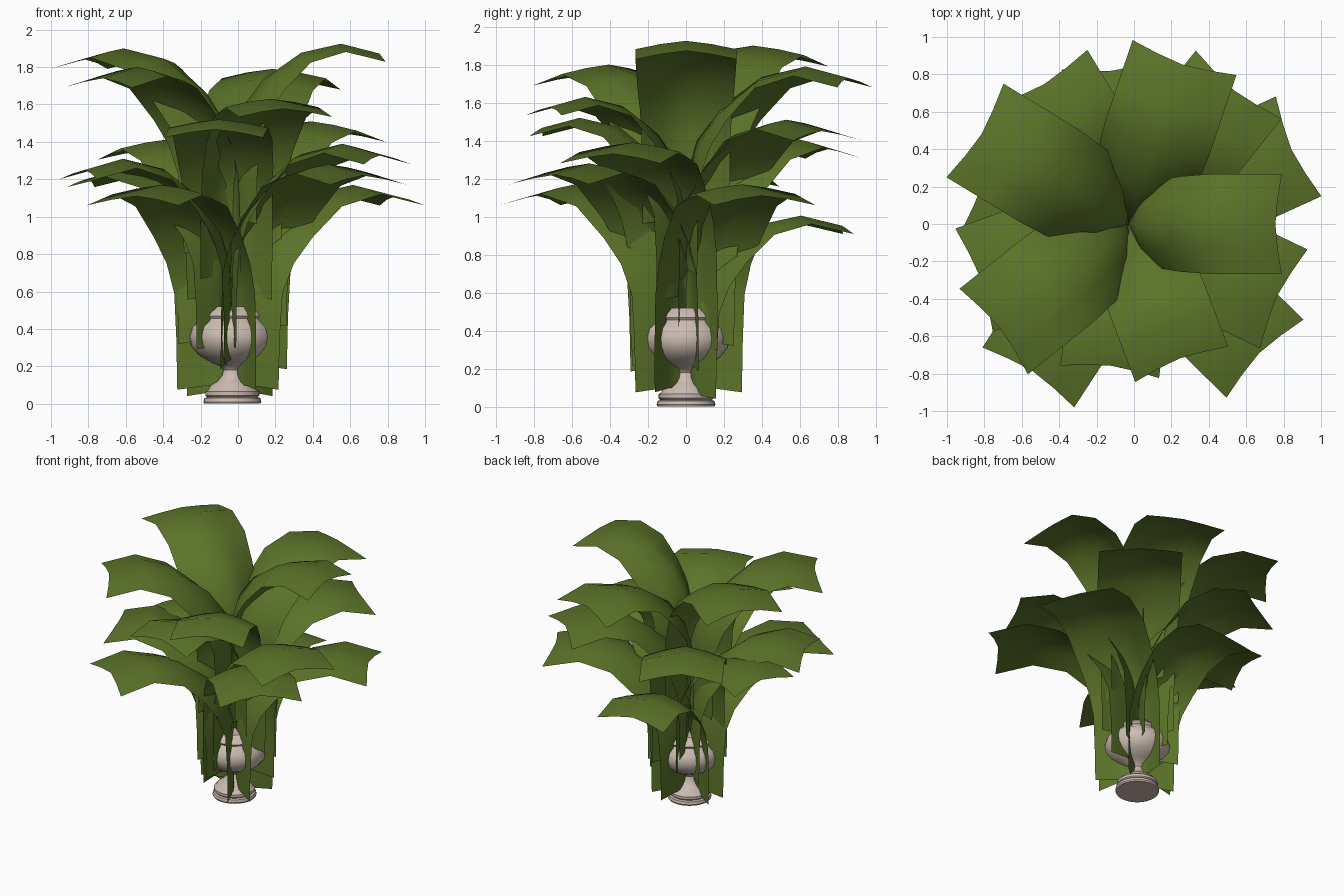
import bpy, math
from mathutils import Vector

cube = bpy.data.objects.get("Cube")
if cube:
    bpy.data.objects.remove(cube, do_unlink=True)


def make_material(name, rgb):
    mat = bpy.data.materials.new(name)
    mat.use_nodes = True
    colour = (*rgb, 1)
    mat.diffuse_color = colour
    node = mat.node_tree.nodes["Principled BSDF"]
    node.inputs["Base Color"].default_value = colour
    node.inputs["Roughness"].default_value = 0.8
    return mat


leaf_green = make_material("leaf green", (0.105, 0.175, 0.022))
stone = make_material("pale stone", (0.6, 0.5, 0.44))
CENTRE = Vector((-0.03, 0, 0))


def make_object(name, verts, faces, mat, angle):
    mesh = bpy.data.meshes.new(name)
    mesh.from_pydata(verts, [], faces)
    mesh.materials.append(mat)
    obj = bpy.data.objects.new(name, mesh)
    obj.location = CENTRE
    bpy.context.collection.objects.link(obj)
    bpy.ops.object.select_all(action="DESELECT")
    obj.select_set(True)
    bpy.context.view_layer.objects.active = obj
    bpy.ops.object.shade_smooth_by_angle(angle=math.radians(angle))
    return obj


def grid_faces(rows, cols):
    return [(i * cols + j, i * cols + j + 1, (i + 1) * cols + j + 1, (i + 1) * cols + j)
            for i in range(rows - 1) for j in range(cols - 1)]


# Leaf rows from foot to tip:
# midrib reach, midrib height, edge shift out, edge shift down, width factor
LEAF_ROWS = [
    (0.0, 0.03, 0.15, 0.035, 0.86), (0.0, 0.3, 0.155, 0.03, 0.87),
    (0.01, 0.53, 0.16, 0.02, 0.88), (0.06, 0.7, 0.17, 0.03, 0.91),
    (0.19, 0.87, 0.14, 0.06, 0.96), (0.43, 1.035, 0.06, 0.06, 1.0),
    (0.68, 1.09, 0.03, 0.05, 1.0), (0.92, 1.03, 0.04, 0.05, 1.0),
]
PEAK, REACH = 1.09, 0.96
COLUMNS = (-1, -0.5, 0, 0.5, 1)


def make_leaf(name, x, y, peak):
    """Arched leaf whose tip ends over (x, y) and whose crest is at height peak."""
    out = Vector((x, y, 0)) - CENTRE
    reach = out.length
    out.normalize()
    side = Vector((-out.y, out.x, 0))
    small = reach < 0.86
    tall = 0.88 if small else 1.0
    half = 0.266 if small else 0.293
    foot = peak - PEAK * tall
    verts = []
    for r, z, shift, drop, width in LEAF_ROWS:
        for c in COLUMNS:
            bend = abs(c) ** 1.4
            p = out * ((r + shift * bend) * reach / REACH) + side * (c * half * width)
            p.z = foot + (z - drop * bend) * tall
            verts.append(p)
    make_object(name, verts, grid_faces(len(LEAF_ROWS), len(COLUMNS)), leaf_green, 60)


# Leaves, top of the crown first: tip position and crest height
LEAVES = [
    (0.79, 0.0, 1.925), (-0.85, 0.5, 1.9), (-0.75, -0.575, 1.8),
    (0.27, 0.89, 1.79), (0.255, -0.75, 1.63), (-0.13, -0.79, 1.52),
    (0.56, 0.745, 1.51), (-0.5, 0.78, 1.415), (0.8, -0.4, 1.39),
    (-0.855, -0.3, 1.31), (0.7, -0.72, 1.28), (-0.84, 0.235, 1.255),
    (0.88, 0.415, 1.17), (-0.565, -0.82, 1.17), (-0.12, 0.855, 1.005),
]
for i, (x, y, peak) in enumerate(LEAVES):
    make_leaf(f"leaf_{i + 1}", x, y, peak)

# Urn turned from a radius and height profile
URN = [
    (0.15, 0.0), (0.155, 0.01), (0.15, 0.03), (0.135, 0.035), (0.145, 0.045),
    (0.145, 0.065), (0.13, 0.075), (0.12, 0.095), (0.08, 0.12), (0.055, 0.15),
    (0.048, 0.18), (0.06, 0.2), (0.11, 0.22), (0.18, 0.26), (0.22, 0.31),
    (0.23, 0.36), (0.215, 0.41), (0.18, 0.44), (0.17, 0.455), (0.18, 0.47),
    (0.165, 0.49), (0.14, 0.505), (0.125, 0.52),
]
SIDES = 32
verts = [(r * math.cos(math.tau * k / SIDES), r * math.sin(math.tau * k / SIDES), z)
         for r, z in URN for k in range(SIDES)]
faces = [(i * SIDES + k, i * SIDES + (k + 1) % SIDES,
          (i + 1) * SIDES + (k + 1) % SIDES, (i + 1) * SIDES + k)
         for i in range(len(URN) - 1) for k in range(SIDES)]
faces.append(tuple(reversed(range(SIDES))))
faces.append(tuple(range(len(verts) - SIDES, len(verts))))
make_object("urn", verts, faces, stone, 40)
